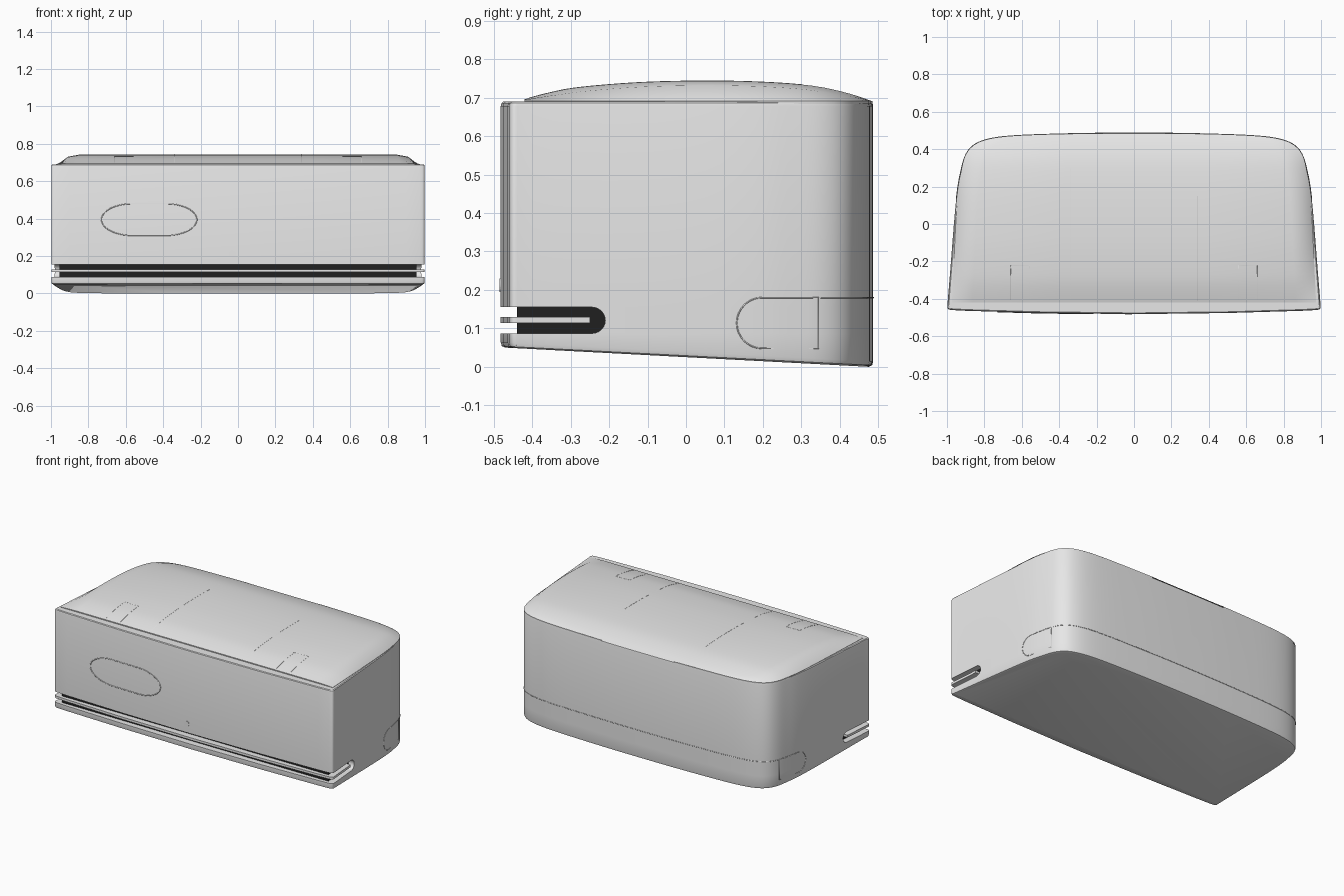
import bpy, bmesh, math

if "Cube" in bpy.data.objects:
    bpy.data.objects.remove(bpy.data.objects["Cube"])

def material(name, v):
    m = bpy.data.materials.new(name)
    m.diffuse_color = (v, v, v, 1)
    m.use_nodes = True
    m.node_tree.nodes["Principled BSDF"].inputs["Base Color"].default_value = m.diffuse_color
    return m

GREY = material("light grey", 0.8)
DARK = material("slot black", 0.015)

def lerp(table, t):
    """Piecewise linear lookup in an ascending table of pairs."""
    if t <= table[0][0]:
        return table[0][1]
    for (a, va), (b, vb) in zip(table, table[1:]):
        if t <= b:
            return va + (vb - va) * (t - a) / (b - a)
    return table[-1][1]

def spline(pts, n=5):
    """Smooth curve through the points."""
    out = []
    for i in range(len(pts) - 1):
        p0, p1, p2, p3 = pts[max(i - 1, 0)], pts[i], pts[i + 1], pts[min(i + 2, len(pts) - 1)]
        for k in range(n):
            t = k / n
            out.append(tuple(0.5 * (2 * b + (c - a) * t + (2 * a - 5 * b + 4 * c - d) * t * t
                       + (3 * b - a - 3 * c + d) * t ** 3) for a, b, c, d in zip(p0, p1, p2, p3)))
    return out + [pts[-1]]

def smooth(ob, angle=30):
    bpy.ops.object.select_all(action='DESELECT')
    ob.select_set(True)
    bpy.context.view_layer.objects.active = ob
    bpy.ops.object.shade_smooth_by_angle(angle=math.radians(angle))

def mesh_object(name, bm, *mats):
    bmesh.ops.recalc_face_normals(bm, faces=bm.faces)
    me = bpy.data.meshes.new(name)
    bm.to_mesh(me)
    bm.free()
    ob = bpy.data.objects.new(name, me)
    bpy.context.collection.objects.link(ob)
    for m in mats:
        me.materials.append(m)
    return ob

def loft(name, rings, *mats):
    """Closed rings joined into a capped solid."""
    bm = bmesh.new()
    vs = [[bm.verts.new(p) for p in r] for r in rings]
    n = len(vs[0])
    for a, b in zip(vs, vs[1:]):
        for i in range(n):
            bm.faces.new((a[i], a[(i + 1) % n], b[(i + 1) % n], b[i]))
    bm.faces.new(vs[0])
    bm.faces.new(vs[-1])
    bmesh.ops.remove_doubles(bm, verts=bm.verts, dist=1e-5)
    return mesh_object(name, bm, *mats)

def seam(name, pts, closed=False, r=0.003):
    """Thin line lying on the surface."""
    cu = bpy.data.curves.new(name, 'CURVE')
    cu.dimensions = '3D'
    cu.bevel_depth = r
    cu.bevel_resolution = 1
    sp = cu.splines.new('POLY')
    sp.points.add(len(pts) - 1)
    for q, p in zip(sp.points, pts):
        q.co = (*p, 1)
    sp.use_cyclic_u = closed
    cu.materials.append(GREY)
    ob = bpy.data.objects.new(name, cu)
    bpy.context.collection.objects.link(ob)

# Plan outline, right half
front = [(0, -.482), (.5, -.476), (.9, -.464), (.975, -.460)]
side = [(.975, -.460), (.992, -.455), (.998, -.44), (.994, -.40), (.963, 0), (.945, .18), (.927, .28),
        (.905, .36), (.87, .412), (.815, .444), (.73, .464), (.6, .475), (.4, .482), (.2, .486), (0, .487)]
half = front[:-1] + spline(side)
outline = half + [(-x, y) for x, y in reversed(half[1:-1])]
width_table = sorted((y, x) for x, y in half if y > -.44)
def width(y): return lerp(width_table, y)
def front_y(x): return lerp(front, abs(x))

# Body shell with sloping underside; rings step back to form the front slot
def ring(inset, zf):
    return [(x * (1 - inset), y * (1 - 2 * inset), zf(y)) for x, y in outline]
def floor(y): return .05 - .05 * (y + .482) / .969
def cut_ring(yc, z):
    w = width(yc)
    return [(x, y, z) if y >= yc else (max(-w, min(w, x)), yc, z) for x, y in outline]
arc = [math.pi * (i / 12 - .5) for i in range(13)]
slot = [cut_ring(-.244 + .034 * math.cos(a), .121 + .034 * math.sin(a)) for a in arc]
body = loft("body", [ring(.012, floor), ring(.003, lambda y: floor(y) + .004),
                     ring(0, lambda y: floor(y) + .014), ring(0, lambda y: .087)] + slot +
            [ring(0, lambda y: .155), ring(0, lambda y: .678),
             ring(.002, lambda y: .686), ring(.007, lambda y: .690)], GREY)
smooth(body)

# Dark core and thin plate inside the slot
core = [(-.955, -.44), (.955, -.44), (.94, -.2), (-.94, -.2)]
loft("slot_core", [[(x, y, z) for x, y in core] for z in (.0865, .1555)], DARK)
fr = [(x, y) for x, y in half if y < -.26] + [(width(-.25), -.25)]
plate = [(-x, y) for x, y in reversed(fr[1:])] + fr
loft("slot_plate", [[(x, y, z) for x, y in plate] for z in (.114, .129)], GREY)

# Crowned lid
crown_table = spline([(-.42, .696), (-.36, .712), (-.28, .727), (-.12, .740), (.05, .744), (.2, .741),
                      (.33, .731), (.42, .712), (.487, .690)])
def crown(y): return lerp(crown_table, y)
rows = [-.42 + .03 * i for i in range(27)] + [.385, .405, .425, .44, .452, .462, .47, .476, .481, .485]
bm = bmesh.new()
grid = []
for i, y in enumerate([-.42] + rows):
    w = width(y) - .022 * max(0, min(1, (.35 - y) / .77))
    drop = max(0, min(.012, (crown(y) - .692) * .4))
    sec = [(w, .684), (w, .692), (w - .045, crown(y) - drop), (w - .11, crown(y)), (w * .4, crown(y))]
    if i == 0:
        sec = [(x, .68) for x, z in sec]
    sec = [(-x, z) for x, z in sec] + [(x, z) for x, z in reversed(sec)]
    grid.append([bm.verts.new((x, y, z)) for x, z in sec])
for a, b in zip(grid, grid[1:]):
    for j in range(len(a) - 1):
        bm.faces.new((a[j], a[j + 1], b[j + 1], b[j]))
lid = mesh_object("lid", bm, GREY)
smooth(lid, 35)

# Lid seams and small square tabs
for s, end in ((-1, .3), (1, .15)):
    n = 24
    ys = [-.41 + (end + .41) * i / n for i in range(n + 1)]
    seam("lid_seam", [(s * .34, y, crown(y) - .001) for y in ys], r=.002)
    ys = [-.405 + .185 * i / 8 for i in range(9)]
    tab = [(s * .56, y, crown(y) - .001) for y in ys] + [(s * .66, y, crown(y) - .001) for y in reversed(ys)]
    seam("lid_tab_outline", tab, r=.002)

# Rear band seam, wrapping from side panel to side panel
band = [(x, y, .18) for x, y in half if y > .36]
band = [(width(.35), .35, .18)] + band
seam("rear_band_seam", band + [(-x, y, z) for x, y, z in reversed(band[:-1])], r=.002)

# D-shaped panels on both sides
for s in (-1, 1):
    d = [(.345, .048)] + [(.198 - .066 * math.sin(a), .114 - .066 * math.cos(a))
         for a in [math.pi * i / 16 for i in range(17)]]
    d += [(.198 + .147 * i / 8, .18) for i in range(1, 9)]
    seam("side_panel_outline", [(s * width(y), y, z) for y, z in d], True, .002)

# Oval outline on the front
oval = []
for i in range(48):
    a = 2 * math.pi * (i + .5) / 48
    cx = -.565 if math.cos(a) < 0 else -.385
    oval.append((cx + .165 * math.cos(a), .395 + .085 * math.sin(a)))
seam("front_oval_outline", [(x, front_y(x), z) for x, z in oval], True)

# Small round indicator
dot = [(-.03 + .018 * math.cos(i * math.pi / 12), .212 + .018 * math.sin(i * math.pi / 12)) for i in range(24)]
loft("indicator_button", [[(x, y, z) for x, z in dot] for y in (-.478, -.485)], GREY)
